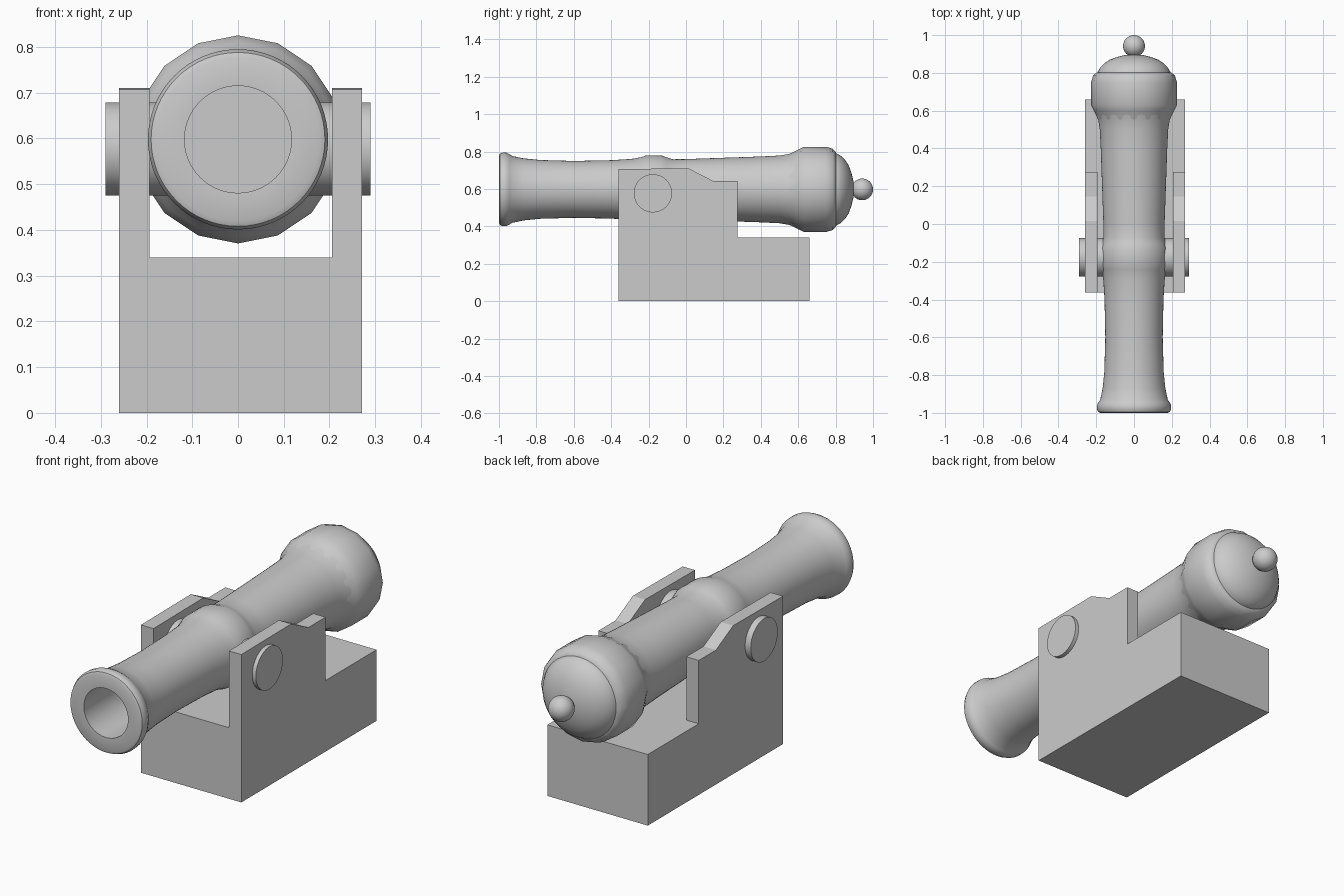
import bpy, bmesh, math
from mathutils import Matrix, Vector

if "Cube" in bpy.data.objects:
    bpy.data.objects.remove(bpy.data.objects["Cube"])

AXIS_Z = 0.598


def finish(name, bm, smooth=None):
    bmesh.ops.recalc_face_normals(bm, faces=bm.faces)
    me = bpy.data.meshes.new(name)
    bm.to_mesh(me)
    bm.free()
    ob = bpy.data.objects.new(name, me)
    bpy.context.collection.objects.link(ob)
    if smooth:
        bpy.ops.object.select_all(action='DESELECT')
        bpy.context.view_layer.objects.active = ob
        ob.select_set(True)
        bpy.ops.object.shade_smooth_by_angle(angle=math.radians(smooth))
    return ob


def lathe(name, profile, sides, smooth=40):
    """Revolve (y, radius) points around the barrel axis."""
    bm = bmesh.new()
    verts = [bm.verts.new((0, y, AXIS_Z + r)) for y, r in profile]
    edges = [bm.edges.new(p) for p in zip(verts, verts[1:])]
    bmesh.ops.spin(bm, geom=verts + edges, cent=(0, 0, AXIS_Z), axis=(0, 1, 0),
                   angle=math.tau, steps=sides)
    bmesh.ops.remove_doubles(bm, verts=bm.verts, dist=1e-5)
    return finish(name, bm, smooth)


def extrude_x(name, profile, x0, x1):
    """Extrude a (y, z) outline across x."""
    bm = bmesh.new()
    face = bm.faces.new([bm.verts.new((x0, y, z)) for y, z in profile])
    geom = bmesh.ops.extrude_face_region(bm, geom=[face])['geom']
    bmesh.ops.translate(bm, vec=(x1 - x0, 0, 0),
                        verts=[g for g in geom if isinstance(g, bmesh.types.BMVert)])
    return finish(name, bm)


# Barrel with hollow bore, flared muzzle and trunnion band
lathe("barrel", [
    (-0.38, 0), (-0.38, 0.117), (-0.998, 0.117), (-1.0, 0.178), (-0.995, 0.19),
    (-0.98, 0.197), (-0.96, 0.196), (-0.945, 0.189), (-0.93, 0.179), (-0.87, 0.166),
    (-0.78, 0.157), (-0.6, 0.152), (-0.4, 0.156), (-0.29, 0.163), (-0.24, 0.172),
    (-0.215, 0.181), (-0.13, 0.181), (-0.105, 0.172), (-0.07, 0.161), (0.0, 0.162),
    (0.2, 0.169), (0.4, 0.176), (0.5, 0.181), (0.56, 0.191), (0.60, 0.206), (0.62, 0.0)], 64)

# Faceted breech band
lathe("breech_band", [
    (0.53, 0.0), (0.53, 0.182), (0.57, 0.197), (0.60, 0.213), (0.63, 0.2275),
    (0.75, 0.2275), (0.785, 0.217), (0.803, 0.197), (0.805, 0.0)], 16, 50)

# Domed rear cap
lathe("breech_cap", [
    (0.79, 0.0), (0.79, 0.194), (0.806, 0.192), (0.83, 0.178), (0.85, 0.158), (0.87, 0.128),
    (0.884, 0.09), (0.894, 0.05), (0.898, 0.0)], 48)

# Rear knob
bm = bmesh.new()
bmesh.ops.create_uvsphere(bm, u_segments=32, v_segments=16, radius=0.058,
                          matrix=Matrix.Translation((0, 0.942, AXIS_Z)))
finish("rear_knob", bm, 40)

# Trunnion pin through barrel and cheeks
bm = bmesh.new()
bmesh.ops.create_cone(bm, cap_ends=True, segments=48, radius1=0.102, radius2=0.102, depth=0.58,
                      matrix=Matrix.Translation((0, -0.177, 0.577))
                      @ Matrix.Rotation(math.pi / 2, 4, 'Y'))
finish("trunnion", bm, 40)

# Carriage: stepped block with a slot cut between the cheeks
carriage = extrude_x("carriage", [
    (-0.362, 0), (0.66, 0), (0.66, 0.34), (0.275, 0.34), (0.275, 0.643),
    (0.145, 0.643), (0.015, 0.71), (-0.362, 0.707)], -0.26, 0.271)
cutter = extrude_x("slot_cutter", [(-0.6, 0.34), (0.4, 0.34), (0.4, 1), (-0.6, 1)],
                   -0.194, 0.206)
cutter.hide_render = True
mod = carriage.modifiers.new("slot", 'BOOLEAN')
mod.operation = 'DIFFERENCE'
mod.solver = 'EXACT'
mod.object = cutter
bpy.context.view_layer.objects.active = carriage
bpy.ops.object.modifier_apply(modifier="slot")
bpy.data.objects.remove(cutter)
